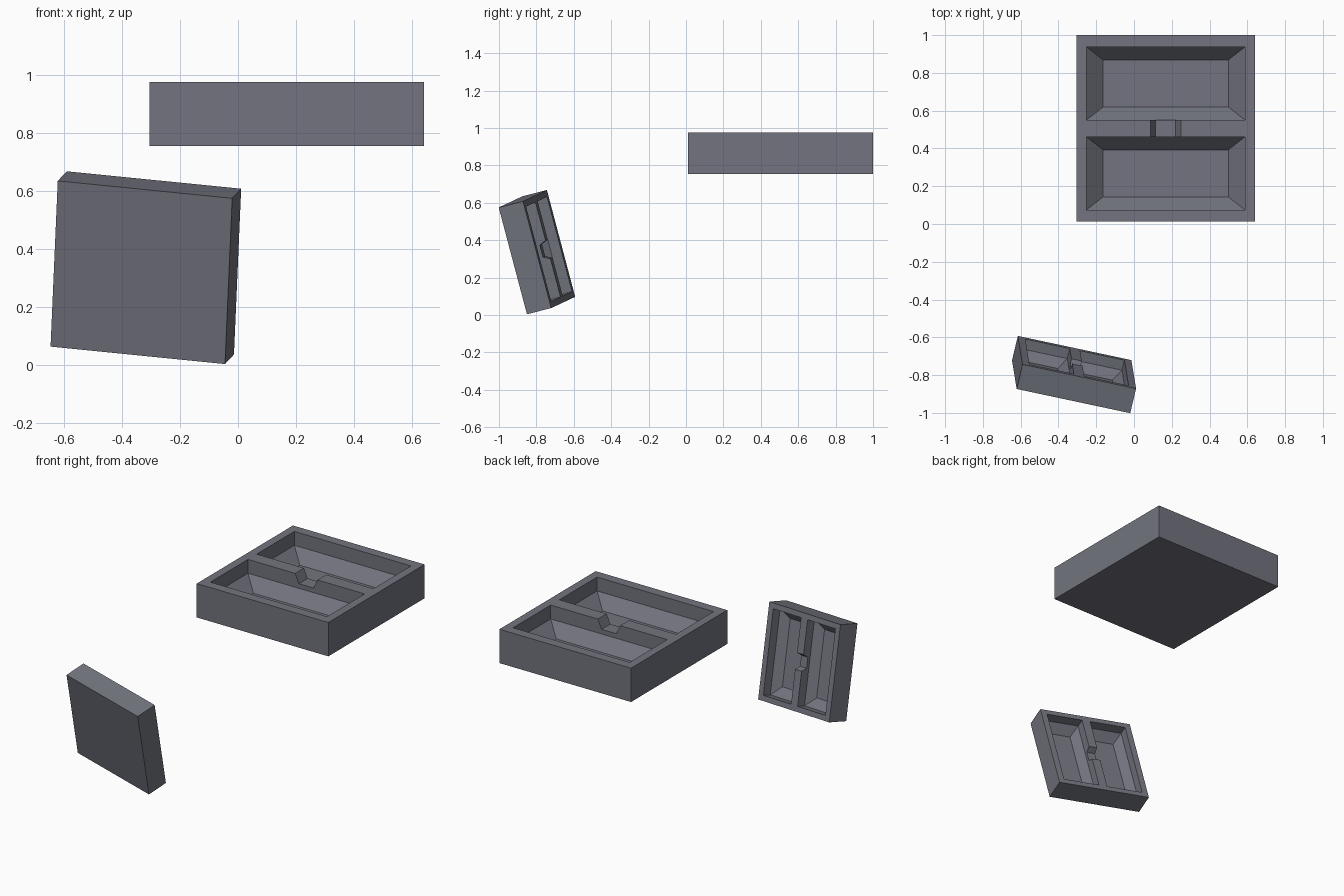
import bpy
from mathutils import Vector, Matrix

if "Cube" in bpy.data.objects:
    bpy.data.objects.remove(bpy.data.objects["Cube"])

grey = bpy.data.materials.new("slate_grey")
grey.diffuse_color = (0.17, 0.175, 0.21, 1)
grey.use_nodes = True
grey.node_tree.nodes["Principled BSDF"].inputs["Base Color"].default_value = grey.diffuse_color


def ring_stack(name, rings):
    """Solid from stacked rectangles: (half_x, half_y, z)."""
    verts = [(sx * a, sy * b, z) for a, b, z in rings
             for sx, sy in ((-1, -1), (1, -1), (1, 1), (-1, 1))]
    top = 4 * (len(rings) - 1)
    faces = [(3, 2, 1, 0), (top, top + 1, top + 2, top + 3)]
    for r in range(0, top, 4):
        for i in range(4):
            j = (i + 1) % 4
            faces.append((r + i, r + j, r + 4 + j, r + 4 + i))
    me = bpy.data.meshes.new(name)
    me.from_pydata(verts, [], faces)
    me.materials.append(grey)
    ob = bpy.data.objects.new(name, me)
    bpy.context.collection.objects.link(ob)
    return ob


# Tray block, centred on its own middle
W, L, H = 0.946, 0.988, 0.22
top = H / 2
tray = ring_stack("large_tray", [(W / 2, L / 2, -top), (W / 2, L / 2, top)])

# Two pockets: upright upper wall, then sloped down to a smaller floor
cutters = []
for s in (-1, 1):
    pocket = ring_stack("pocket_cutter", [(0.331, 0.124, top - 0.17),
                                          (0.419, 0.193, top - 0.09),
                                          (0.419, 0.193, top + 0.05)])
    pocket.location.y = s * 0.238
    cutters.append(pocket)

# Tapered notch through the middle of the divider
cutters.append(ring_stack("notch_cutter", [(0.053, 0.07, top - 0.06),
                                           (0.080, 0.07, top),
                                           (0.0935, 0.07, top + 0.03)]))

for c in cutters:
    c.hide_render = True
    m = tray.modifiers.new("cut", 'BOOLEAN')
    m.operation, m.solver, m.object = 'DIFFERENCE', 'EXACT', c

# Bake the cuts so both trays share one mesh
bpy.context.view_layer.update()
dg = bpy.context.evaluated_depsgraph_get()
mesh = bpy.data.meshes.new_from_object(tray.evaluated_get(dg))
tray.modifiers.clear()
tray.data = mesh
for c in cutters:
    bpy.data.objects.remove(c)
tray.location = (0.168, 0.506, 0.865)

# Small tray: same shape, scaled and tipped up with its open side to the back
small = bpy.data.objects.new("small_tray", mesh)
bpy.context.collection.objects.link(small)
z = Vector((0.225, 0.944, 0.24)).normalized()
y = Vector((-0.6, 0.132, 0.061))
y = (y - z * y.dot(z)).normalized()
x = y.cross(z)
rot = Matrix((x, y, z)).transposed().to_4x4()
small.matrix_world = (Matrix.Translation((-0.3175, -0.797, 0.336)) @ rot
                      @ Matrix.Scale(0.625, 4))
